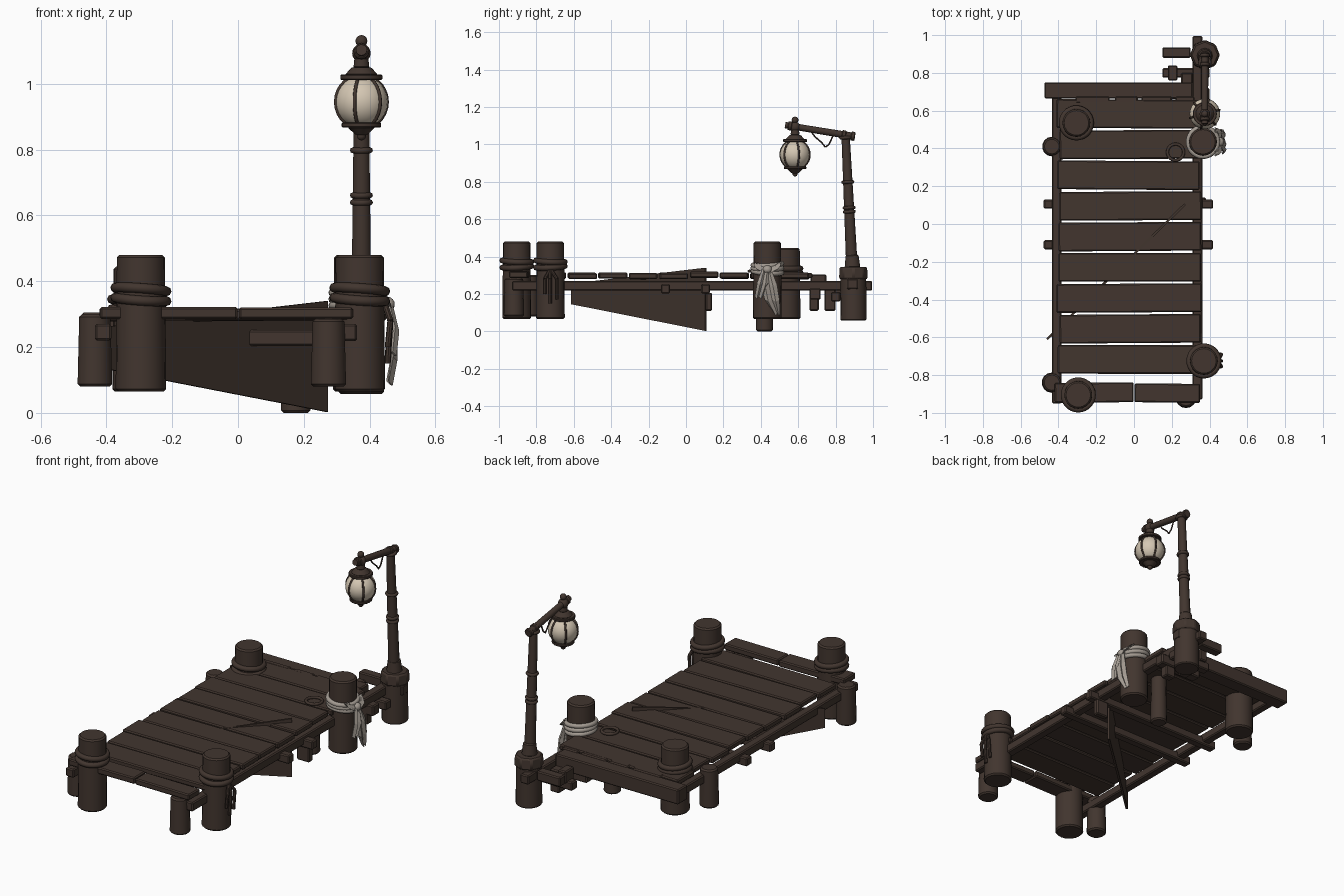
import bpy, bmesh, math, random
from mathutils import Vector, Matrix

random.seed(4)
if "Cube" in bpy.data.objects:
    bpy.data.objects.remove(bpy.data.objects["Cube"], do_unlink=True)


def material(name, rgb):
    m = bpy.data.materials.new(name)
    m.use_nodes = True
    m.diffuse_color = (*rgb, 1)
    m.node_tree.nodes["Principled BSDF"].inputs["Base Color"].default_value = (*rgb, 1)
    return m


WOOD = material("dark wood", (0.054, 0.036, 0.028))
GLASS = material("cream glass", (0.66, 0.57, 0.45))
CLOTH = material("grey cloth", (0.36, 0.32, 0.28))


def finish(name, bm, mat=WOOD, bevel=0.0, smooth=True):
    bmesh.ops.recalc_face_normals(bm, faces=bm.faces)
    me = bpy.data.meshes.new(name)
    bm.to_mesh(me)
    bm.free()
    me.materials.append(mat)
    if smooth:
        for p in me.polygons:
            p.use_smooth = True
        me.set_sharp_from_angle(angle=math.radians(35))
    ob = bpy.data.objects.new(name, me)
    bpy.context.collection.objects.link(ob)
    if bevel:
        mod = ob.modifiers.new("bevel", "BEVEL")
        mod.width, mod.segments, mod.limit_method = bevel, 1, "ANGLE"
        mod.angle_limit = math.radians(40)
    return ob


def box(name, x, y, z, turn=0.0, tilt=0.0, bevel=0.006):
    """Beam between the (low, high) pairs of each axis."""
    bm = bmesh.new()
    bmesh.ops.create_cube(bm, size=1)
    mid = Vector([sum(a) / 2 for a in (x, y, z)])
    size = [a[1] - a[0] for a in (x, y, z)]
    bm.transform(Matrix.Translation(mid) @ Matrix.Rotation(turn, 4, "Z")
                 @ Matrix.Rotation(tilt, 4, "Y") @ Matrix.Diagonal((*size, 1)))
    return finish(name, bm, bevel=bevel, smooth=False)


def tube(name, a, b, r0, r1=None, sides=16, bevel=0.0, mat=WOOD):
    a, b = Vector(a), Vector(b)
    bm = bmesh.new()
    bmesh.ops.create_cone(bm, cap_ends=True, segments=sides, radius1=r0,
                          radius2=r0 if r1 is None else r1, depth=(b - a).length)
    turn = Vector((0, 0, 1)).rotation_difference(b - a).to_matrix().to_4x4()
    bm.transform(Matrix.Translation((a + b) / 2) @ turn)
    return finish(name, bm, mat, bevel)


def ball(name, at, r, mat=WOOD, squash=1.0, sides=16):
    bm = bmesh.new()
    bmesh.ops.create_uvsphere(bm, u_segments=sides, v_segments=sides // 2 + 2, radius=r)
    bm.transform(Matrix.Translation(at) @ Matrix.Diagonal((1, 1, squash, 1)))
    return finish(name, bm, mat)


def ring(name, at, big, small, rot=(0, 0, 0), mat=WOOD):
    bpy.ops.mesh.primitive_torus_add(location=at, rotation=rot, major_radius=big, minor_radius=small,
                                     major_segments=28, minor_segments=8)
    ob = bpy.context.object
    ob.name = name
    ob.data.materials.append(mat)
    for p in ob.data.polygons:
        p.use_smooth = True
    return ob


def path(name, pts, r, mat=WOOD):
    for i, (a, b) in enumerate(zip(pts, pts[1:])):
        tube(f"{name}_{i + 1}", a, b, r, sides=8, mat=mat)


def ribbon(name, rows, mat):
    """Thin folded strip through (x, y, z, half width) rows."""
    bm = bmesh.new()
    last = None
    for x, y, z, w in rows:
        row = [bm.verts.new((x + (0.012 if k % 2 else 0), y + w * (k / 2 - 1), z - 0.012 * (k % 2)))
               for k in range(5)]
        if last:
            for k in range(4):
                bm.faces.new((last[k], last[k + 1], row[k + 1], row[k]))
        last = row
    ob = finish(name, bm, mat, smooth=False)
    ob.modifiers.new("thickness", "SOLIDIFY").thickness = 0.008


# Tall mooring posts, each with a bound rope
for name, x, y, top in (("front_right_post", -0.295, -0.905, 0.48), ("front_left_post", 0.37, -0.725, 0.48),
                        ("back_left_post", 0.365, 0.435, 0.48), ("back_right_post", -0.305, 0.535, 0.445)):
    tube(name, (x, y, 0.065), (x, y, top), 0.077, 0.073, 20, 0.008)
    cloth = name == "back_left_post"
    if not cloth:
        for k in range(2):
            ring(f"{name}_rope_{k + 1}", (x, y, top - 0.135 + 0.03 * k), 0.078, 0.015,
                 (0.05 * (1 - 2 * k), 0.07, 0))

# Short support posts
for name, x, y, r, lo, hi in (("short_post_front_right", -0.435, -0.84, 0.054, 0.08, 0.30),
                              ("short_post_back_right", -0.435, 0.41, 0.052, 0.08, 0.30),
                              ("short_post_front_left", 0.275, -0.92, 0.055, 0.08, 0.285),
                              ("under_post", 0.175, 0.42, 0.046, 0.0, 0.285)):
    tube(name, (x, y, lo), (x, y, hi), r, r * 0.9, 14, 0.008)

# Deck planks
pitch = 0.1625
for i in range(9):
    y = 0.583 - i * pitch
    lift = random.uniform(-0.004, 0.004)
    box(f"deck_plank_{i + 1}", (-0.40 + random.uniform(-0.012, 0.008), 0.352 + random.uniform(-0.008, 0.008)),
        (y - 0.076, y + 0.076), (0.282 + lift, 0.314 + lift),
        random.uniform(-0.009, 0.009), random.uniform(-0.006, 0.006))
box("front_plank_right", (-0.42, -0.002), (-0.945, -0.84), (0.285, 0.322), 0.01)
box("front_plank_left", (0.003, 0.35), (-0.945, -0.845), (0.285, 0.32), -0.01)
# Worn plank ends along the back edge
for i, (x, w) in enumerate(((-0.22, 0.09), (-0.04, 0.06), (0.12, 0.08), (0.27, 0.05))):
    box(f"worn_edge_{i + 1}", (x - w, x + w), (0.64, 0.675), (0.285, 0.312))

# Rails, back beam and cross beams under the deck
box("right_rail", (-0.435, -0.385), (-0.95, 0.70), (0.22, 0.27))
box("left_rail", (0.31, 0.362), (-0.93, 0.995), (0.218, 0.27))
box("back_beam", (-0.475, 0.31), (0.665, 0.75), (0.22, 0.305))
for i, y in enumerate((-0.11, 0.105)):
    box(f"cross_beam_{i + 1}", (-0.478, 0.418), (y - 0.024, y + 0.024), (0.203, 0.252))
box("hanging_block", (0.30, 0.38), (0.105, 0.14), (0.11, 0.205))

# Broken beams beside the lamp
for i, (x0, x1, y0, y1, z0, z1) in enumerate(((0.15, 0.30, 0.88, 0.935, 0.225, 0.28),
                                               (0.15, 0.40, 0.775, 0.825, 0.16, 0.21),
                                               (0.25, 0.31, 0.74, 0.80, 0.11, 0.24),
                                               (0.13, 0.40, 0.66, 0.72, 0.17, 0.23),
                                               (0.30, 0.36, 0.66, 0.71, 0.11, 0.20),
                                               (0.18, 0.23, 0.76, 0.84, 0.20, 0.27),
                                               (0.36, 0.445, 0.86, 0.92, 0.225, 0.28))):
    box(f"broken_beam_{i + 1}", (x0, x1), (y0, y1), (z0, z1))

# Loose diagonal board wedged through the deck
bm = bmesh.new()
outline = [(-0.46, -0.61, 0.145), (0.27, 0.105, 0.003), (0.27, 0.105, 0.34), (-0.46, -0.61, 0.255)]
bm.faces.new([bm.verts.new(p) for p in outline])
board = finish("diagonal_board", bm, smooth=False)
mod = board.modifiers.new("thickness", "SOLIDIFY")
mod.thickness, mod.offset = 0.012, 0

# Rope tails and a loose coil on the deck
for i, (y, z) in enumerate(((-0.755, 0.20), (-0.725, 0.15), (-0.69, 0.17))):
    path(f"rope_tail_{i + 1}", [(0.445, -0.725, 0.335), (0.463, y, 0.28), (0.455, y, z)], 0.009)
ring("deck_coil", (0.22, 0.38, 0.322), 0.043, 0.008)

# Cloth tied around the back left post
cx, cy = 0.365, 0.435
for i in range(3):
    ring(f"cloth_wrap_{i + 1}", (cx, cy, 0.318 + 0.02 * i), 0.078, 0.013, (0.06 * (i - 1), 0.1, 0), CLOTH)
ball("cloth_knot", (0.452, 0.435, 0.33), 0.026, CLOTH, 0.9, 10)
ribbon("cloth_tail_long", [(0.455, 0.435, 0.335, 0.02), (0.472, 0.445, 0.25, 0.042),
                           (0.472, 0.46, 0.17, 0.04), (0.458, 0.488, 0.095, 0.016)], CLOTH)
ribbon("cloth_tail_short", [(0.46, 0.425, 0.335, 0.018), (0.478, 0.41, 0.26, 0.03),
                            (0.47, 0.39, 0.185, 0.022)], CLOTH)
for s in (-1, 1):
    ribbon(f"cloth_bow_{'front' if s < 0 else 'back'}",
           [(0.455, 0.435 + s * 0.012, 0.325, 0.012), (0.452, 0.435 + s * 0.045, 0.345, 0.022),
            (0.43, 0.435 + s * 0.065, 0.37, 0.012)], CLOTH)

# Lamp post with base, collar and bindings
lx = 0.375
foot, head = Vector((lx, 0.888, 0.33)), Vector((lx, 0.853, 1.05))
tube("lamp_base", (lx, 0.895, 0.058), (lx, 0.895, 0.335), 0.07, 0.068, 18, 0.006)
tube("lamp_base_cap", (lx, 0.895, 0.28), (lx, 0.895, 0.345), 0.08, 0.076, 8, 0.008)
tube("lamp_collar", (lx, 0.89, 0.34), (lx, 0.888, 0.41), 0.042, 0.034, 12, 0.006)
tube("lamp_pole", foot, head, 0.031, 0.022, 14)
for i, t in enumerate((0.43, 0.46, 0.65, 0.98)):
    ring(f"pole_binding_{i + 1}", foot.lerp(head, t), 0.026, 0.009, (0.05, 0, 0))

# Sloping arm with end knobs and a hanging cord
near, far = Vector((lx, 0.9, 1.042)), Vector((lx, 0.53, 1.103))
tube("lamp_arm", near, far, 0.019, 0.017, 12)
for i, t in enumerate((0.02, 0.15, 0.93)):
    tube(f"arm_band_{i + 1}", near.lerp(far, t - 0.03), near.lerp(far, t + 0.03), 0.024, 0.024, 12, 0.004)
path("hanging_cord", [(lx, 0.79, 1.055), (lx, 0.765, 1.0), (lx, 0.745, 0.985),
                      (lx, 0.725, 1.01), (lx, 0.69, 1.04), (lx, 0.66, 1.08)], 0.004)

# Lantern
ly, lz = 0.583, 0.945
ball("lantern_globe", (lx, ly, lz), 0.081, GLASS, 0.98, 24)
for i in range(3):
    ring(f"lantern_ribs_{i + 1}", (lx, ly, lz), 0.081, 0.0055,
         (math.pi / 2, 0, math.radians(15 + 60 * i)))
for name, z0, z1, r0, r1 in (("lantern_rim_top", 1.012, 1.028, 0.064, 0.064),
                             ("lantern_cap", 1.027, 1.05, 0.05, 0.03),
                             ("lantern_neck", 1.05, 1.09, 0.024, 0.02),
                             ("lantern_rim_bottom", 0.867, 0.882, 0.06, 0.06),
                             ("lantern_tip", 0.845, 0.868, 0.018, 0.042)):
    tube(name, (lx, ly, z0), (lx, ly, z1), r0, r1, 20, 0.003)
ball("lantern_drop", (lx, ly, 0.842), 0.014)
ball("lantern_joint", (lx, ly, 1.093), 0.028)
ball("lantern_finial", (lx, ly, 1.13), 0.018)
